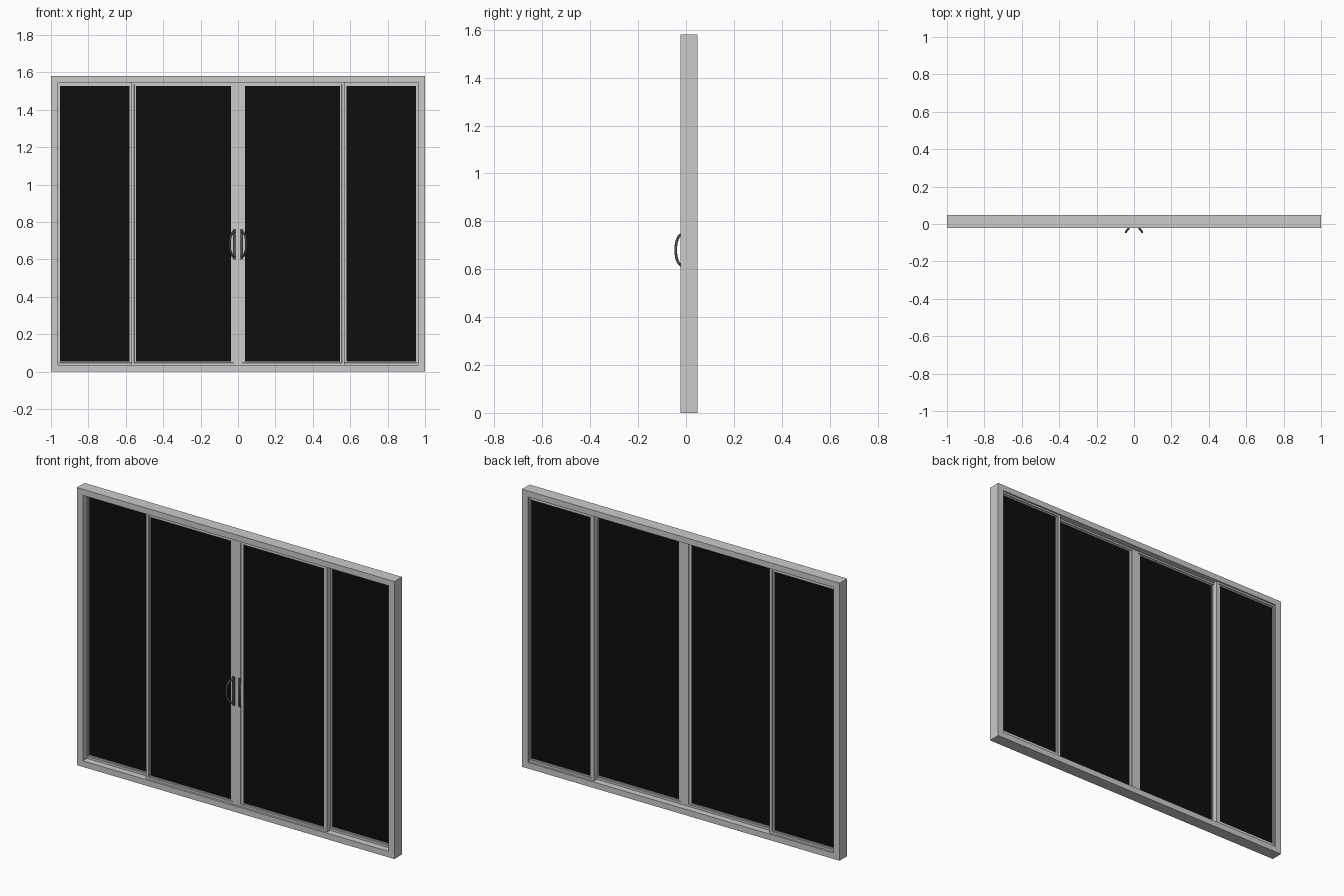
import bpy, bmesh, math
from mathutils import Vector

if "Cube" in bpy.data.objects:
    bpy.data.objects.remove(bpy.data.objects["Cube"])


def material(name, v):
    m = bpy.data.materials.new(name)
    m.diffuse_color = (*v, 1)
    m.use_nodes = True
    m.node_tree.nodes["Principled BSDF"].inputs["Base Color"].default_value = m.diffuse_color
    return m


ALU = material("light grey aluminium", (0.6, 0.6, 0.6))
GLASS = material("black glass", (0.004, 0.004, 0.004))
DARK = material("dark handle metal", (0.09, 0.09, 0.085))


def finish(bm, name, mat):
    bmesh.ops.recalc_face_normals(bm, faces=bm.faces)
    me = bpy.data.meshes.new(name)
    bm.to_mesh(me)
    bm.free()
    me.materials.append(mat)
    ob = bpy.data.objects.new(name, me)
    bpy.context.collection.objects.link(ob)
    return ob


def box(name, x0, x1, y0, y1, z0, z1, mat):
    bm = bmesh.new()
    bmesh.ops.create_cube(bm, size=1)
    for v in bm.verts:
        v.co = Vector(((x0 + x1) / 2 + v.co.x * (x1 - x0),
                       (y0 + y1) / 2 + v.co.y * (y1 - y0),
                       (z0 + z1) / 2 + v.co.z * (z1 - z0)))
    return finish(bm, name, mat)


def ring(name, x0, x1, z0, z1, left, right, rail, profile, mat):
    """Mitred frame: profile points are (fraction inward, y)."""
    bm = bmesh.new()
    loops = []
    for f, y in profile:
        l, r, t = left * f, right * f, rail * f
        loops.append([bm.verts.new(c) for c in (
            (x0 + l, y, z0 + t), (x1 - r, y, z0 + t),
            (x1 - r, y, z1 - t), (x0 + l, y, z1 - t))])
    for a, b in zip(loops, loops[1:] + loops[:1]):
        for i in range(4):
            j = (i + 1) % 4
            bm.faces.new((a[i], a[j], b[j], b[i]))
    return finish(bm, name, mat)


def panel(name, x0, x1, y0, y1, left, right):
    """Sash with a stepped glazing bead and a thin pane."""
    s = 0.005
    prof = [(0, y0), (0.6, y0), (0.65, y0 + s), (1, y0 + s),
            (1, y1 - s), (0.65, y1 - s), (0.6, y1), (0, y1)]
    ring(name + "_sash", x0, x1, Z0, Z1, left, right, 0.02, prof, ALU)
    ym = (y0 + y1) / 2
    box(name + "_glass", x0 + left - 0.002, x1 - right + 0.002,
        ym - 0.003, ym + 0.003, Z0 + 0.018, Z1 - 0.018, GLASS)


FRONT, BACK, TOP = -0.022, 0.047, 1.58
Z0, Z1 = 0.035, 1.548

# Outer frame
ring("outer_frame", -1, 1, 0, TOP, 0.038, 0.038, 0.034,
     [(0, FRONT), (1, FRONT), (1, BACK), (0, BACK)], ALU)

# Fixed outer panels on the back track, sliding centre panels on the front
panel("left_fixed_panel", -0.963, -0.553, 0.014, 0.038, 0.011, 0.026)
panel("right_fixed_panel", 0.553, 0.963, 0.014, 0.038, 0.026, 0.011)
panel("left_sliding_panel", -0.57, 0, -0.012, 0.012, 0.025, 0.038)
panel("right_sliding_panel", 0, 0.57, -0.012, 0.012, 0.038, 0.025)

# Pull handles: back plate and bowed grip, splayed outwards
for side, s in (("left", -1), ("right", 1)):
    xs = sorted((s * 0.012, s * 0.027))
    box(side + "_handle_plate", xs[0], xs[1], -0.017, -0.011, 0.6, 0.763, DARK)
    bm = bmesh.new()
    rings, n, k, r = [], 24, 10, 0.0055
    out = Vector((s * 0.024, -0.031, 0))
    side_dir = out.normalized().cross(Vector((0, 0, 1)))
    for i in range(n + 1):
        t = math.pi * i / n
        c = Vector((s * 0.02, -0.012, 0.681 + 0.066 * math.cos(t))) + out * math.sin(t) ** 0.85
        nrm = (out.normalized() * math.sin(t) * 0.066
               + Vector((0, 0, 1)) * math.cos(t) * 0.039).normalized()
        rings.append([bm.verts.new(c + r * (nrm * math.cos(a) + side_dir * math.sin(a)))
                      for a in (2 * math.pi * j / k for j in range(k))])
    for a, b in zip(rings, rings[1:]):
        for j in range(k):
            bm.faces.new((a[j], a[(j + 1) % k], b[(j + 1) % k], b[j]))
    bm.faces.new(rings[0])
    bm.faces.new(rings[-1])
    grip = finish(bm, side + "_handle_grip", DARK)
    bpy.ops.object.select_all(action='DESELECT')
    grip.select_set(True)
    bpy.context.view_layer.objects.active = grip
    bpy.ops.object.shade_smooth_by_angle(angle=math.radians(40))
